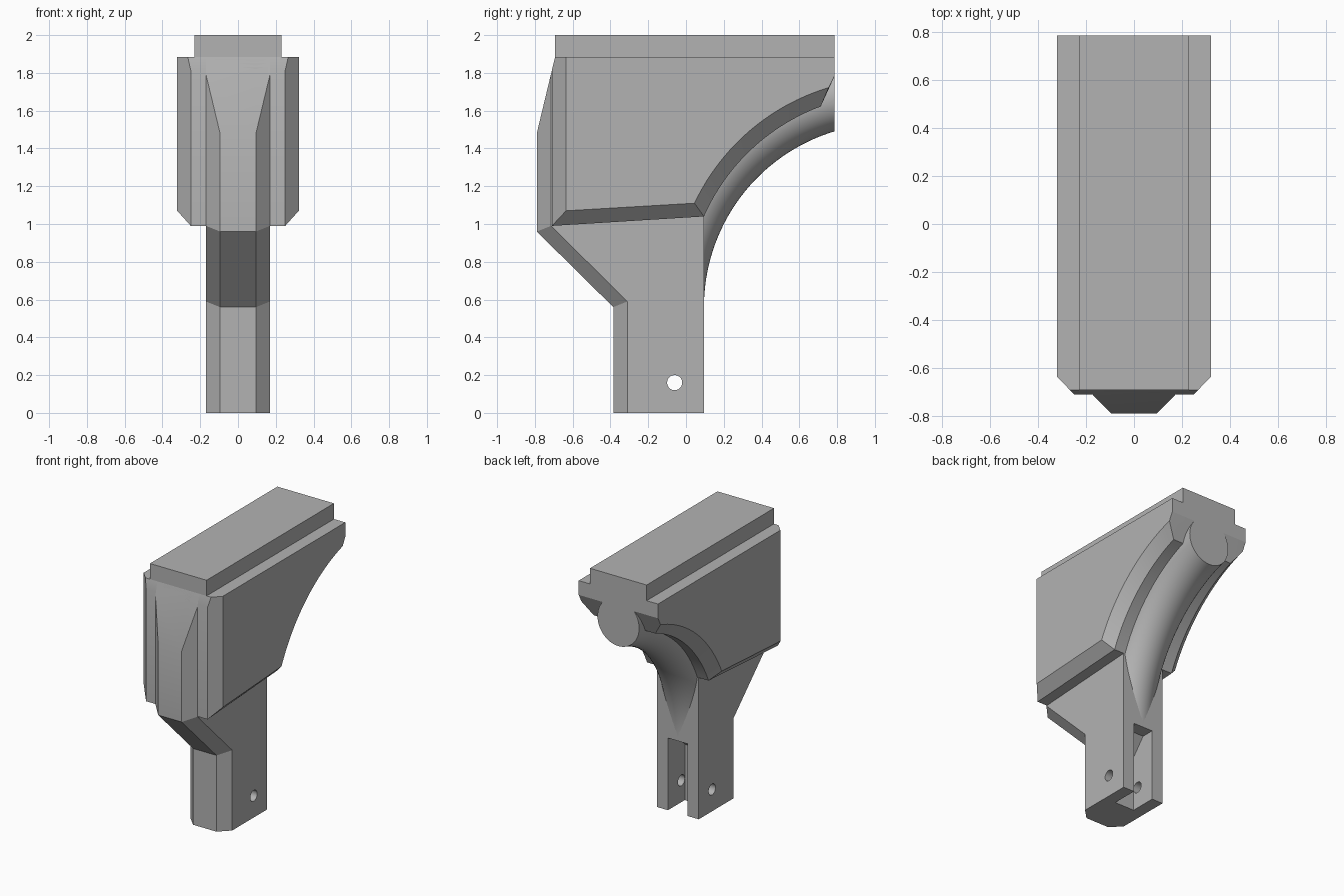
import bpy, bmesh
from math import sin, cos, pi, sqrt, hypot
from mathutils import Vector, Matrix

cube = bpy.data.objects.get("Cube")
if cube:
    bpy.data.objects.remove(cube, do_unlink=True)

grey = bpy.data.materials.new("plain grey")
grey.use_nodes = True
grey.diffuse_color = (0.45, 0.45, 0.45, 1)
grey.node_tree.nodes["Principled BSDF"].inputs["Base Color"].default_value = grey.diffuse_color


def finish(name, bm):
    bmesh.ops.recalc_face_normals(bm, faces=bm.faces)
    mesh = bpy.data.meshes.new(name)
    bm.to_mesh(mesh)
    bm.free()
    mesh.materials.append(grey)
    ob = bpy.data.objects.new(name, mesh)
    bpy.context.collection.objects.link(ob)
    return ob


def activate(ob):
    bpy.ops.object.select_all(action='DESELECT')
    ob.select_set(True)
    bpy.context.view_layer.objects.active = ob


def skin(rings):
    """Bridge equal-sized rings of points and cap both ends."""
    bm = bmesh.new()
    rows = [[bm.verts.new(p) for p in ring] for ring in rings]
    n = len(rows[0])
    for a, b in zip(rows, rows[1:]):
        for i in range(n):
            j = (i + 1) % n
            bm.faces.new((a[i], a[j], b[j], b[i]))
    bm.faces.new(rows[0])
    bm.faces.new(rows[-1])
    return bm


def slab(sections):
    """Mirrored loft across x from (half width, side profile) pairs, outer first."""
    half = [[(-x, y, z) for y, z in prof] for x, prof in sections]
    other = [[(x, y, z) for y, z in prof] for x, prof in reversed(sections)]
    return skin(half + other)


def trim(bm, point, normal):
    """Cut away everything past a plane and close the opening."""
    geom = bm.verts[:] + bm.edges[:] + bm.faces[:]
    bmesh.ops.bisect_plane(bm, geom=geom, plane_co=point, plane_no=normal, clear_outer=True)
    bmesh.ops.holes_fill(bm, edges=[e for e in bm.edges if e.is_boundary], sides=0)


def arc(p, q, radius, steps=20):
    """Points from p to q on a circle bulging up and forward."""
    p, q = Vector(p), Vector(q)
    chord = q - p
    side = Vector((chord.y, -chord.x)).normalized()
    centre = (p + q) / 2 + side * sqrt(radius ** 2 - chord.length_squared / 4)
    pts = [centre + (p.lerp(q, i / steps) - centre).normalized() * radius for i in range(steps + 1)]
    return [tuple(v) for v in pts]


BACK = 0.785
nose_cut = (0, -0.79, 1.48), (0, -0.405, 0.097)

# Shank with chamfered front edges
inner = [(-0.385, 0), (-0.385, 0.56), (-0.79, 0.96), (-0.79, 1.885), (0.095, 1.885), (0.095, 0)]
outer = [(-0.31, 0), (-0.31, 0.59), (-0.715, 0.99), (-0.715, 1.885), (0.095, 1.885), (0.095, 0)]
bm = slab([(0.17, outer), (0.095, inner)])
trim(bm, *nose_cut)
shank = finish("shank", bm)

# Rear slot and cross hole in the shank
slot = finish("slot_cutter", slab([(0.08, [(0.2, -0.1), (0.2, 0.53), (0, 0.53), (-0.1, 0.41), (-0.1, -0.1)])]))
bm = bmesh.new()
bmesh.ops.create_cone(bm, cap_ends=True, segments=32, radius1=0.04, radius2=0.04, depth=1,
                      matrix=Matrix.Translation((0, -0.06, 0.16)) @ Matrix.Rotation(pi / 2, 4, 'Y'))
hole = finish("hole_cutter", bm)
activate(shank)
for cutter in (slot, hole):
    cutter.hide_render = True
    mod = shank.modifiers.new(cutter.name, 'BOOLEAN')
    mod.operation = 'DIFFERENCE'
    mod.solver = 'EXACT'
    mod.object = cutter
    bpy.ops.object.modifier_apply(modifier=mod.name)
    bpy.data.objects.remove(cutter, do_unlink=True)

# Wide housing, chamfered along the front and the underside
tail = [(BACK, 1.78), (BACK, 1.885)]
outer = [(-0.635, 1.07)] + arc((0.045, 1.11), (0.755, 1.722), 1.15) + tail + [(-0.635, 1.885)]
inner = [(-0.71, 0.99)] + arc((0.095, 1.04), (0.713, 1.622), 1.09) + tail + [(-0.71, 1.885)]
bm = slab([(0.322, outer), (0.25, inner)])
trim(bm, *nose_cut)
housing = finish("housing", bm)

# Top rail
rail = finish("top_rail", slab([(0.23, [(-0.693, 1.87), (-0.693, 2), (BACK, 2), (BACK, 1.87)])]))

# Round rib swept along the concave back
cy, cz, sweep, r = 1.067, 0.56, 1.141, 0.169
rings = []
for i in range(41):
    t = 1.6 * i / 40
    ring = []
    for k in range(48):
        a = 2 * pi * k / 48
        d = sweep + r * cos(a)
        ring.append((r * sin(a), cy - d * cos(t), cz + d * sin(t)))
    rings.append(ring)
bm = skin(rings)
trim(bm, (0, BACK, 0), (0, 1, 0))
rib = finish("back_rib", bm)

for ob in (shank, housing, rail, rib):
    activate(ob)
    bpy.ops.object.shade_smooth_by_angle(angle=0.4)
